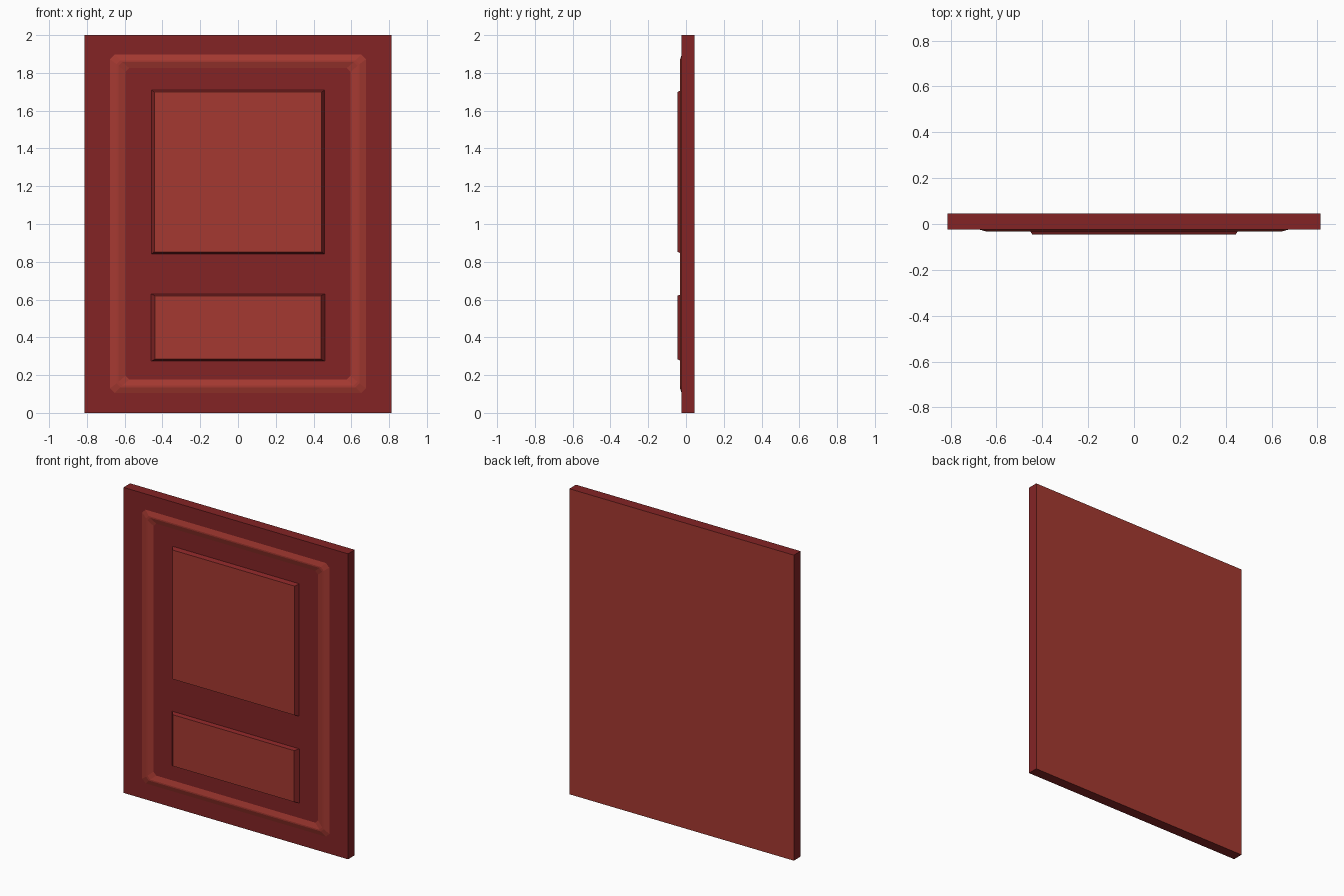
import bpy, bmesh

if "Cube" in bpy.data.objects:
    bpy.data.objects.remove(bpy.data.objects["Cube"])


def material(name, srgb):
    m = bpy.data.materials.new(name)
    lin = [((c / 255 + 0.055) / 1.055) ** 2.4 for c in srgb]
    m.diffuse_color = (*lin, 1)
    m.use_nodes = True
    m.node_tree.nodes["Principled BSDF"].inputs["Base Color"].default_value = m.diffuse_color
    return m


DARK = material("dark red", (131, 36, 37))
LIGHT = material("brick red", (165, 57, 49))
FRONT, BACK, RAISED = -0.023, 0.046, -0.046


def ring(bm, x, z0, z1, y, cut=0.0):
    """Rectangle at depth y, with optional chamfered corners."""
    if cut:
        pts = [(-x + cut, z0), (x - cut, z0), (x, z0 + cut), (x, z1 - cut),
               (x - cut, z1), (-x + cut, z1), (-x, z1 - cut), (-x, z0 + cut)]
    else:
        pts = [(-x, z0), (x, z0), (x, z1), (-x, z1)]
    return [bm.verts.new((px, y, pz)) for px, pz in pts]


def bridge(bm, a, b):
    n = len(a)
    return [bm.faces.new((a[i], a[(i + 1) % n], b[(i + 1) % n], b[i])) for i in range(n)]


def finish(bm, name, mats):
    bmesh.ops.recalc_face_normals(bm, faces=bm.faces)
    me = bpy.data.meshes.new(name)
    bm.to_mesh(me)
    bm.free()
    for m in mats:
        me.materials.append(m)
    ob = bpy.data.objects.new(name, me)
    bpy.context.collection.objects.link(ob)
    return ob


def block(name, back, front, light_back=False, light_front=False):
    """Solid between two rectangles (half width, z0, z1, y)."""
    bm = bmesh.new()
    a, b = ring(bm, *back), ring(bm, *front)
    bridge(bm, a, b)
    bm.faces.new(a).material_index = int(light_back)
    bm.faces.new(b).material_index = int(light_front)
    return finish(bm, name, (DARK, LIGHT))


# Main slab: dark front and edges, lighter back
block("door_slab", (0.813, 0, 2, BACK), (0.813, 0, 2, FRONT), light_back=True)

# Raised moulding frame with sloped edges and clipped corners
bm = bmesh.new()
profile = [(0.0, FRONT + 0.004, 0.025), (0.0, FRONT, 0.025), (0.035, -0.033, 0.02),
           (0.045, -0.033, 0.02), (0.082, FRONT, 0.02), (0.082, FRONT + 0.004, 0.02)]
rings = [ring(bm, 0.678 - o, 0.105 + o * 0.87, 1.897 - o * 0.87, y, c) for o, y, c in profile]
for i in range(len(rings)):
    bridge(bm, rings[i], rings[(i + 1) % len(rings)])
finish(bm, "moulding_frame", (LIGHT,))

# Two raised panels: light face, dark sloped sides
block("upper_panel", (0.461, 0.84, 1.711, FRONT + 0.003), (0.443, 0.853, 1.698, RAISED), light_front=True)
block("lower_panel", (0.463, 0.273, 0.63, FRONT + 0.003), (0.439, 0.284, 0.62, RAISED), light_front=True)
